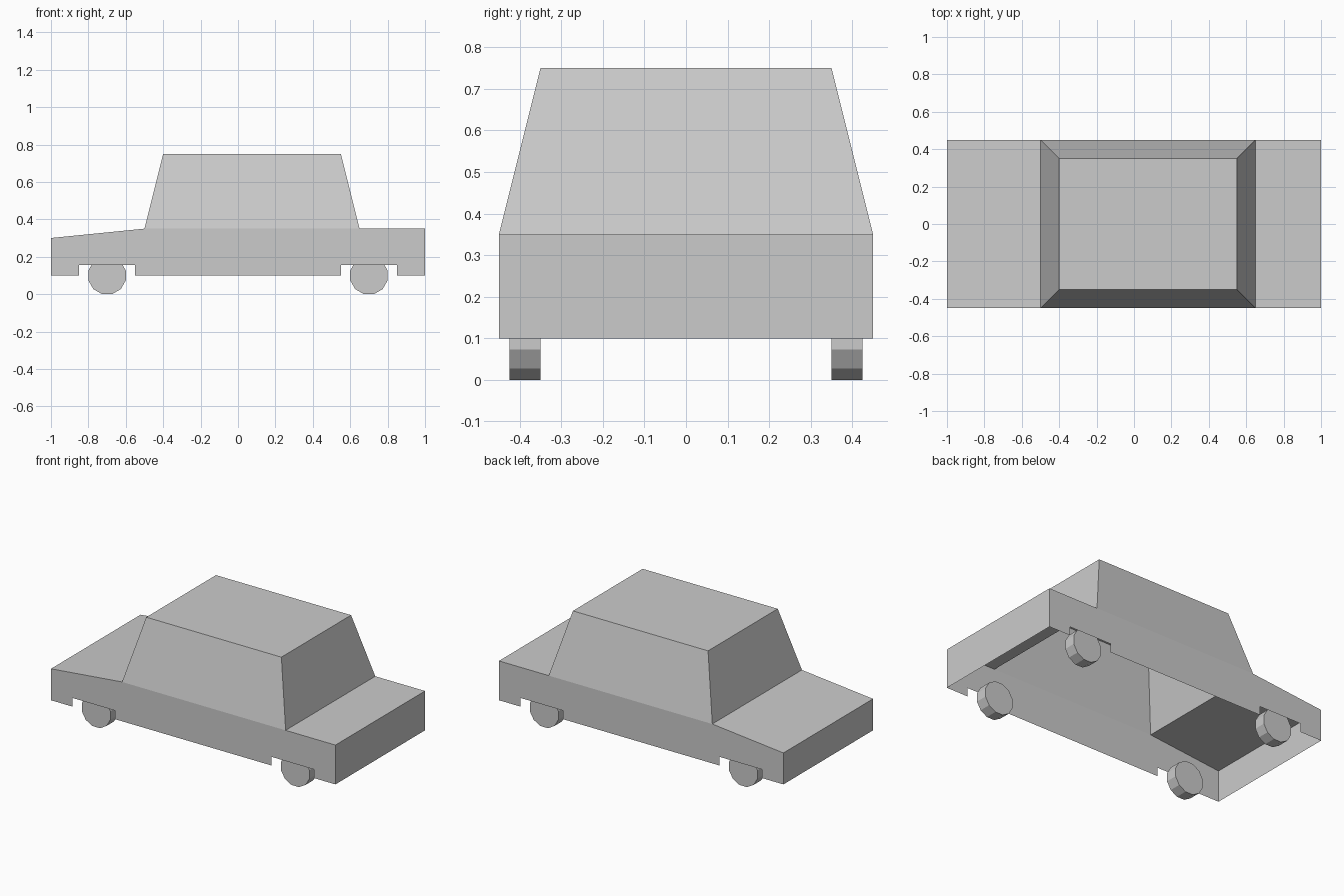
import bpy, bmesh, math
from mathutils import Matrix

if "Cube" in bpy.data.objects:
    bpy.data.objects.remove(bpy.data.objects["Cube"])


def add_object(name, bm):
    mesh = bpy.data.meshes.new(name)
    bm.to_mesh(mesh)
    bm.free()
    bpy.context.collection.objects.link(bpy.data.objects.new(name, mesh))


# Car shell: hollow and open underneath, side outline has two wheel notches
HALF_W = 0.45
top_line = [(-1, 0.1), (-1, 0.3), (-0.5, 0.35), (0.65, 0.35), (1, 0.35), (1, 0.1)]
notches = [(0.85, 0.1), (0.85, 0.155), (0.55, 0.155), (0.55, 0.1),
           (-0.55, 0.1), (-0.55, 0.155), (-0.85, 0.155), (-0.85, 0.1)]

bm = bmesh.new()
near, far = ([bm.verts.new((x, y, z)) for x, z in top_line + notches]
             for y in (-HALF_W, HALF_W))
bm.faces.new(near)
bm.faces.new(far)

# Nose, bonnet, boot lid and tail; the gap at 2 is where the cabin sits
for i in (0, 1, 3, 4):
    bm.faces.new((near[i], near[i + 1], far[i + 1], far[i]))

# Tapered cabin rising from the gap
base = [near[2], near[3], far[3], far[2]]
roof = [bm.verts.new((x, y, 0.75)) for x, y in
        ((-0.4, -0.35), (0.55, -0.35), (0.55, 0.35), (-0.4, 0.35))]
for i in range(4):
    j = (i + 1) % 4
    bm.faces.new((base[i], base[j], roof[j], roof[i]))
bm.faces.new(roof)
bmesh.ops.recalc_face_normals(bm, faces=bm.faces)
add_object("car_shell", bm)

# Four 12-sided wheels resting on a flat side
for end, x in (("front", -0.7), ("rear", 0.7)):
    for side, y in (("near", -0.3875), ("far", 0.3875)):
        bm = bmesh.new()
        r = 0.1 / math.cos(math.radians(15))
        place = (Matrix.Translation((x, y, 0.1))
                 @ Matrix.Rotation(math.radians(90), 4, 'X')
                 @ Matrix.Rotation(math.radians(15), 4, 'Z'))
        bmesh.ops.create_cone(bm, cap_ends=True, segments=12, radius1=r,
                              radius2=r, depth=0.075, matrix=place)
        add_object(f"{end}_wheel_{side}", bm)
